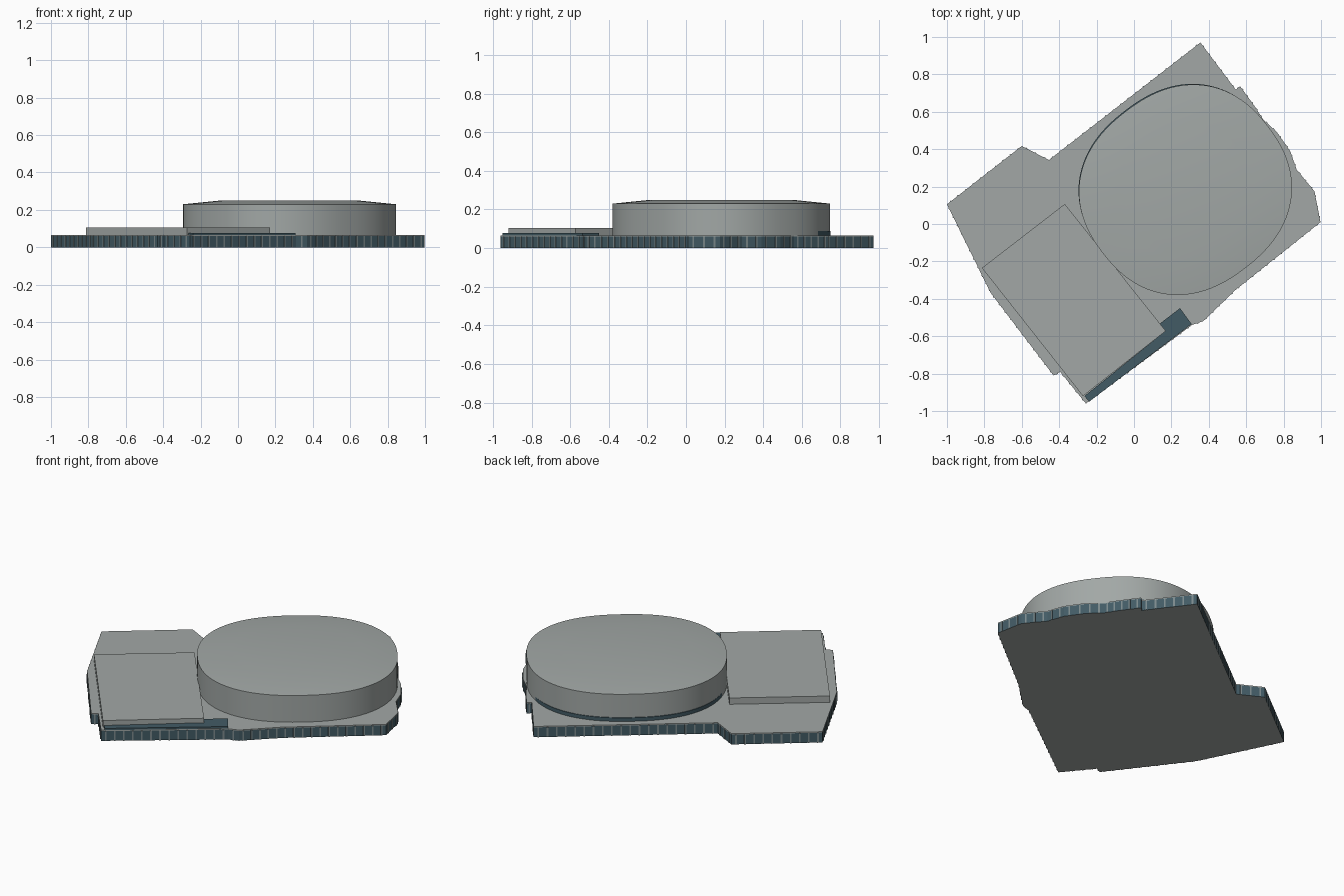
import bpy, bmesh, math
from mathutils import Vector, Matrix

cube = bpy.data.objects.get("Cube")
if cube:
    bpy.data.objects.remove(cube, do_unlink=True)


def material(name, rgb):
    m = bpy.data.materials.new(name)
    m.use_nodes = True
    m.diffuse_color = (*rgb, 1)
    m.node_tree.nodes["Principled BSDF"].inputs["Base Color"].default_value = (*rgb, 1)
    return m


GREY = material("concrete grey", (0.36, 0.39, 0.38))
GLASS = material("teal glass", (0.055, 0.105, 0.13))
FRAME = material("window frame grey", (0.2, 0.25, 0.26))


def finish(bm, name, *mats):
    bmesh.ops.recalc_face_normals(bm, faces=bm.faces)
    mesh = bpy.data.meshes.new(name)
    bm.to_mesh(mesh)
    bm.free()
    for m in mats:
        mesh.materials.append(m)
    ob = bpy.data.objects.new(name, mesh)
    bpy.context.collection.objects.link(ob)
    return ob


def prism(name, outline, z0, z1, *mats):
    """Upright block; walls take the second material if there is one."""
    bm = bmesh.new()
    base = bm.faces.new([bm.verts.new((x, y, z0)) for x, y in outline])
    top = bmesh.ops.extrude_face_region(bm, geom=[base], use_keep_orig=True)["geom"]
    for v in top:
        if isinstance(v, bmesh.types.BMVert):
            v.co.z = z1
    bm.normal_update()
    for f in bm.faces:
        f.material_index = int(len(mats) > 1 and abs(f.normal.z) < 0.5)
    return finish(bm, name, *mats)


def stack(name, rings, *mats):
    """Closed solid skinned through rings of equal length."""
    bm = bmesh.new()
    loops = [[bm.verts.new(p) for p in ring] for ring in rings]
    n = len(loops[0])
    for a, b in zip(loops, loops[1:]):
        for i in range(n):
            j = (i + 1) % n
            bm.faces.new((a[i], a[j], b[j], b[i]))
    bm.faces.new(loops[0][::-1])
    bm.faces.new(loops[-1])
    ob = finish(bm, name, *mats)
    bpy.context.view_layer.objects.active = ob
    ob.select_set(True)
    bpy.ops.object.shade_smooth_by_angle(angle=math.radians(25))
    ob.select_set(False)
    return ob


# Ground storey: glazed walls under a thin roof slab
OUTLINE = [(.355, .97), (.545, .717), (.567, .737), (.645, .63), (.69, .56),
           (.765, .49), (.835, .39), (.87, .29), (.965, .175), (.997, .01),
           (.54, -.355), (.37, -.52), (.31, -.54), (-.257, -.96), (-.395, -.79),
           (-.43, -.81), (-.765, -.37), (-.8, -.3), (-1, .105), (-.6, .417),
           (-.455, .342)]
prism("ground_storey", OUTLINE, 0, .06, GREY, GLASS)
prism("roof_slab", OUTLINE, .06, .066, GREY)

# Window posts spaced evenly along every wall
bm = bmesh.new()
for p, q in zip(OUTLINE, OUTLINE[1:] + OUTLINE[:1]):
    a, b = Vector(p), Vector(q)
    d = b - a
    count = max(1, round(d.length / .05))
    turn = Matrix.Rotation(math.atan2(d.y, d.x), 4, 'Z')
    for i in range(count):
        c = a + d * (i + .5) / count
        bmesh.ops.create_cube(bm, size=1, matrix=Matrix.Translation((c.x, c.y, .03))
                              @ turn @ Matrix.Diagonal((.009, .006, .06, 1)))
finish(bm, "window_posts", FRAME)

# Low rectangular block and the dark glazed step beside it
prism("low_block", [(-.813, -.235), (-.37, .107), (.17, -.572), (-.273, -.92)],
      .066, .105, GREY)
prism("glazed_step", [(.246, -.45), (.308, -.535), (-.24, -.95), (-.265, -.92),
                      (.165, -.575), (.135, -.535)], .066, .077, GLASS)

# Rounded hall with a shallow sloping roof
ANGLE = math.radians(37.8)


def hall_ring(z, scale=1, shift=0, n=96, power=2.3):
    ring = []
    for i in range(n):
        t = math.tau * i / n
        c, s = math.cos(t), math.sin(t)
        u = .557 * scale * math.copysign(abs(c) ** (2 / power), c)
        v = .527 * scale * math.copysign(abs(s) ** (2 / power), s) + shift
        ring.append((.275 + u * math.cos(ANGLE) - v * math.sin(ANGLE),
                     .183 + u * math.sin(ANGLE) + v * math.cos(ANGLE), z))
    return ring


stack("hall", [hall_ring(.066), hall_ring(.23), hall_ring(.25, .65)], GREY)
# Glazed strip showing at the foot of the hall's rear wall
stack("hall_glazed_foot", [hall_ring(.066, .995, .008), hall_ring(.088, .995, .008)], GLASS)
